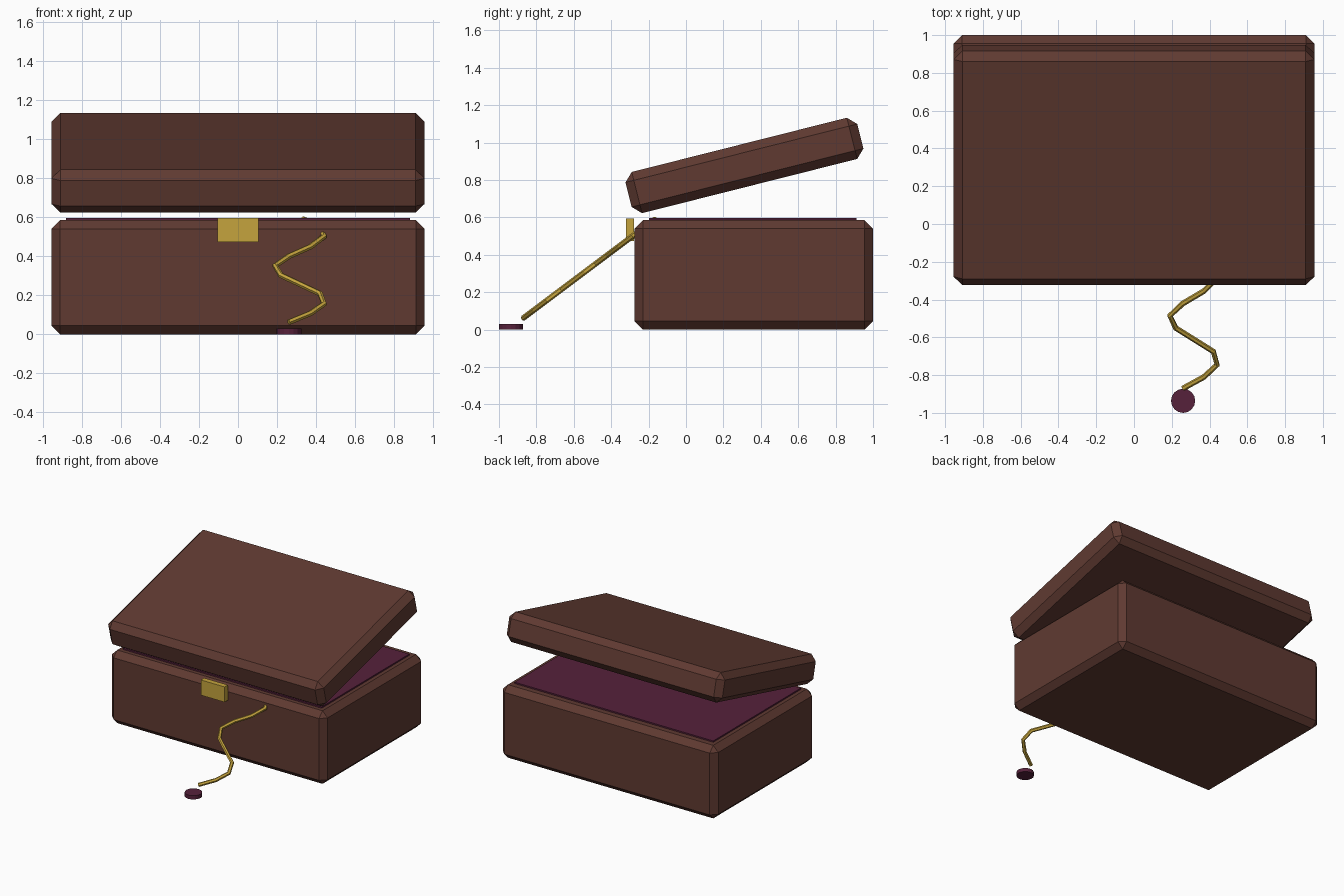
import bpy, bmesh, math
from mathutils import Matrix, Vector

cube = bpy.data.objects.get("Cube")
if cube:
    bpy.data.objects.remove(cube, do_unlink=True)


def material(name, rgb):
    mat = bpy.data.materials.new(name)
    mat.use_nodes = True
    mat.diffuse_color = (*rgb, 1)
    mat.node_tree.nodes["Principled BSDF"].inputs["Base Color"].default_value = (*rgb, 1)
    return mat


wood = material("dark_brown_wood", (0.115, 0.042, 0.031))
gold = material("gold", (0.56, 0.37, 0.047))
plum = material("plum", (0.093, 0.015, 0.043))


def finish(name, bm, mat):
    mesh = bpy.data.meshes.new(name)
    bm.to_mesh(mesh)
    bm.free()
    mesh.materials.append(mat)
    obj = bpy.data.objects.new(name, mesh)
    bpy.context.collection.objects.link(obj)
    return obj


def box(name, size, centre, mat, chamfer=0, tilt=0):
    """Box with optional chamfered edges, tilted about x."""
    bm = bmesh.new()
    bmesh.ops.create_cube(bm, size=1, matrix=Matrix.Diagonal((*size, 1)))
    if chamfer:
        bmesh.ops.bevel(bm, geom=bm.edges[:], offset=chamfer, segments=1,
                        affect='EDGES', profile=0.5)
    bm.transform(Matrix.Translation(centre) @ Matrix.Rotation(tilt, 4, 'X'))
    return finish(name, bm, mat)


# Chest body, open lid and lining
box("chest_base", (1.91, 1.275, 0.585), (0, 0.3625, 0.2925), wood, 0.045)
box("chest_lid", (1.91, 1.278, 0.227), (0, 0.3125, 0.8775), wood, 0.046,
    math.radians(14.15))
box("lining", (1.76, 1.11, 0.05), (0, 0.357, 0.571), plum)

# Clasp in two halves
for side, label in ((-1, "right"), (1, "left")):
    box("clasp_" + label, (0.105, 0.042, 0.122), (side * 0.0525, -0.299, 0.534), gold)

# Necklace chain zigzagging down a straight slope: (x, y) points
path = [(0.26, -0.87), (0.37, -0.81), (0.44, -0.745), (0.42, -0.675),
        (0.22, -0.55), (0.19, -0.485), (0.26, -0.42), (0.37, -0.355),
        (0.44, -0.285), (0.42, -0.22), (0.33, -0.165)]
curve = bpy.data.curves.new("chain", 'CURVE')
curve.dimensions = '3D'
curve.bevel_depth = 0.015
curve.bevel_resolution = 1
curve.use_fill_caps = True
spline = curve.splines.new('POLY')
spline.points.add(len(path) - 1)
for point, (x, y) in zip(spline.points, path):
    point.co = (x, y, 0.062 + (y + 0.87) * 0.75, 1)
spline.use_smooth = False
curve.materials.append(gold)
chain = bpy.data.objects.new("chain", curve)
bpy.context.collection.objects.link(chain)
bpy.context.view_layer.objects.active = chain
chain.select_set(True)
bpy.ops.object.convert(target='MESH')

# Round pendant lying on the ground
bm = bmesh.new()
bmesh.ops.create_cone(bm, cap_ends=True, segments=16, radius1=0.064, radius2=0.064,
                      depth=0.03, matrix=Matrix.Translation((0.26, -0.936, 0.015)))
finish("pendant", bm, plum)
